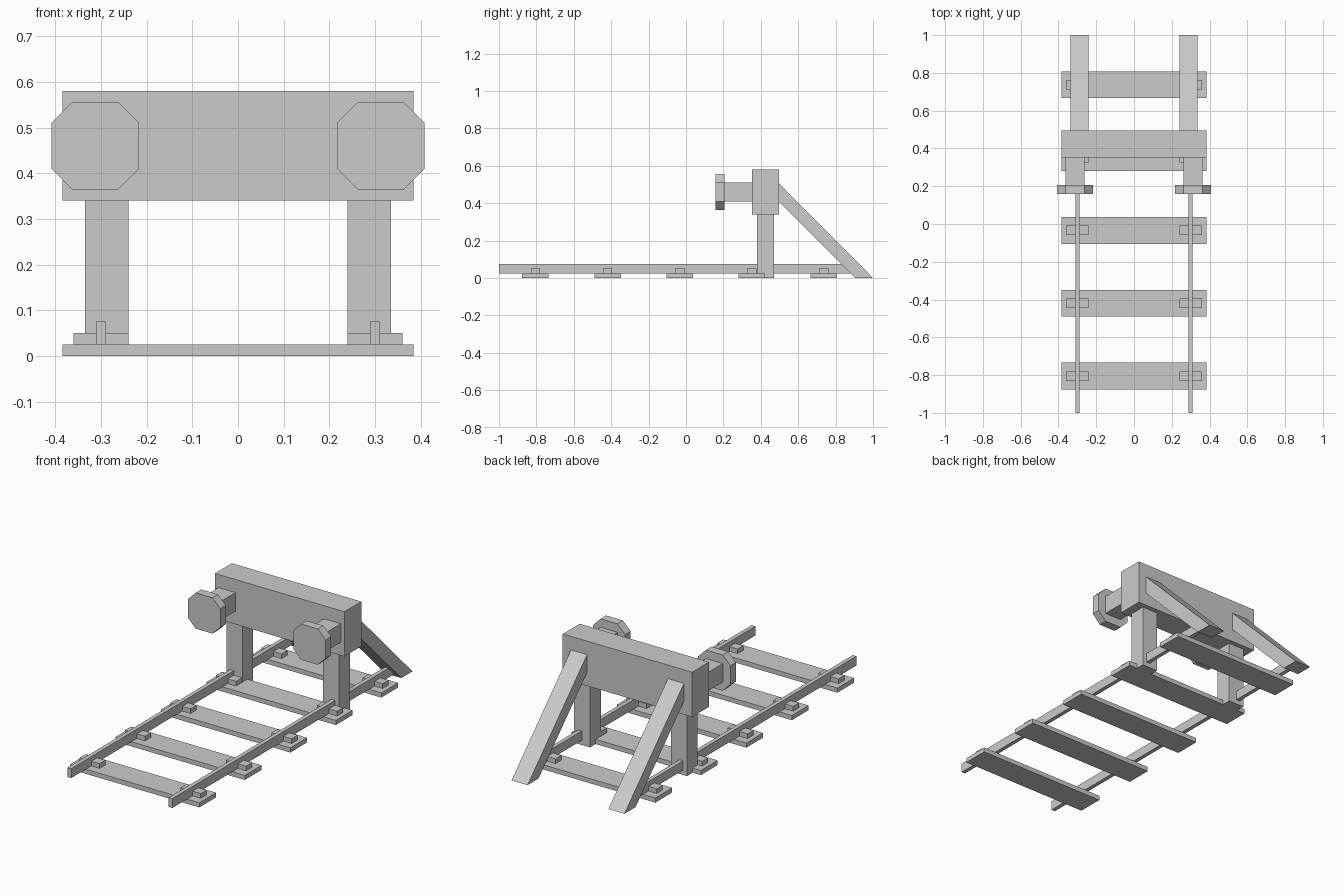
import bpy

if "Cube" in bpy.data.objects:
    bpy.data.objects.remove(bpy.data.objects["Cube"])


def prism(name, profile, axis, lo, hi):
    """Extrude a closed 2D outline along an axis (0 = x, 1 = y)."""
    n = len(profile)

    def place(p, d):
        return (d, p[0], p[1]) if axis == 0 else (p[0], d, p[1])

    verts = [place(p, d) for d in (lo, hi) for p in profile]
    faces = [list(range(n))[::-1], list(range(n, 2 * n))]
    faces += [[i, (i + 1) % n, (i + 1) % n + n, i + n] for i in range(n)]
    if axis == 1:  # keep normals outward for counter-clockwise outlines
        faces = [f[::-1] for f in faces]
    mesh = bpy.data.meshes.new(name)
    mesh.from_pydata(verts, [], faces)
    obj = bpy.data.objects.new(name, mesh)
    bpy.context.collection.objects.link(obj)
    return obj


def box(name, x0, x1, y0, y1, z0, z1):
    return prism(name, [(y0, z0), (y1, z0), (y1, z1), (y0, z1)], 0, x0, x1)


def mirrored(obj):
    """Repeat a right-hand part on the left side."""
    obj.modifiers.new("Mirror", 'MIRROR').use_axis[0] = True
    return obj


# Sleepers with a rail chair at each end
for i in range(5):
    y = -0.805 + i * 0.3855
    box(f"sleeper_{i + 1}", -0.384, 0.384, y - 0.071, y + 0.071, 0, 0.025)
    mirrored(box(f"rail_chair_{i + 1}", 0.24, 0.36, y - 0.025, y + 0.025, 0.025, 0.05))

# Rails
mirrored(box("rail", 0.289, 0.311, -1.0, 0.9, 0.025, 0.075))

# Upright posts and cross beam
mirrored(box("post", 0.24, 0.335, 0.379, 0.47, 0, 0.34))
box("buffer_beam", -0.384, 0.384, 0.353, 0.496, 0.34, 0.58)

# Sloping rear braces, cut flush with beam and ground
mirrored(prism("rear_brace", [(0.496, 0.41), (0.906, 0), (1.0, 0), (0.496, 0.507)],
               0, 0.24, 0.335))

# Buffer shafts and chamfered octagonal heads
cx, cz, r, f = 0.3125, 0.46, 0.096, 0.05
mirrored(box("buffer_shaft", cx - f, cx + f, 0.206, 0.353, cz - f, cz + f))
octagon = [(r, -f), (r, f), (f, r), (-f, r), (-r, f), (-r, -f), (-f, -r), (f, -r)]
mirrored(prism("buffer_head", [(cx + x, cz + z) for x, z in octagon], 1, 0.159, 0.206))
